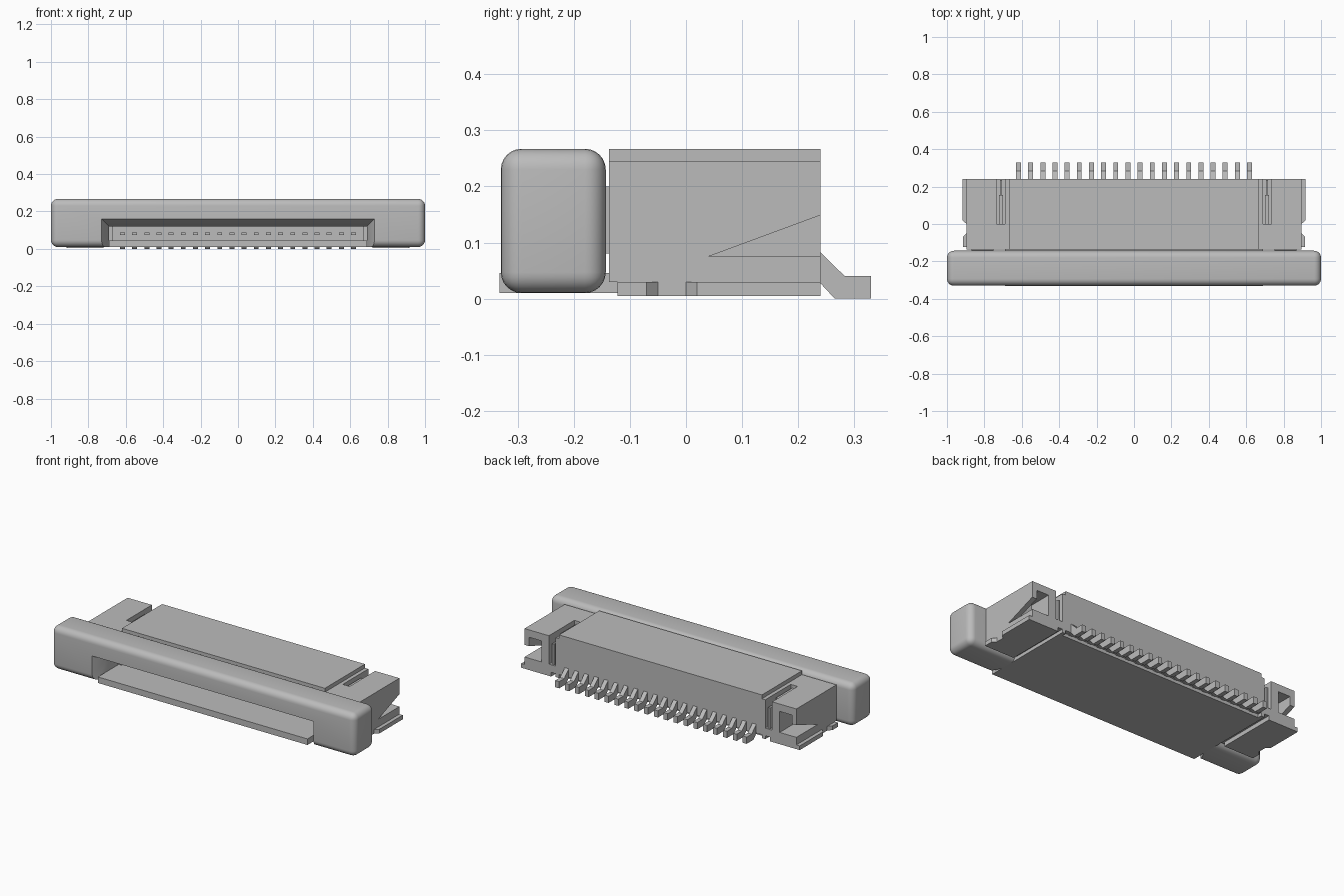
import bpy, bmesh, math
from mathutils import Vector

cube = bpy.data.objects.get("Cube")
if cube:
    bpy.data.objects.remove(cube, do_unlink=True)

grey = bpy.data.materials.new("light grey")
grey.use_nodes = True
COLOUR = (0.5, 0.5, 0.5, 1)
grey.diffuse_color = COLOUR
grey.node_tree.nodes["Principled BSDF"].inputs["Base Color"].default_value = COLOUR


def finish(name, bm):
    bmesh.ops.recalc_face_normals(bm, faces=bm.faces)
    mesh = bpy.data.meshes.new(name)
    bm.to_mesh(mesh)
    bm.free()
    mesh.materials.append(grey)
    ob = bpy.data.objects.new(name, mesh)
    bpy.context.scene.collection.objects.link(ob)
    return ob


def add_prism(bm, pts, lo, hi, axis):
    """Extrude a 2D outline along x (points are y, z) or z (points are x, y)."""
    def place(p, h):
        return (h, p[0], p[1]) if axis == "x" else (p[0], p[1], h)
    a = [bm.verts.new(place(p, lo)) for p in pts]
    b = [bm.verts.new(place(p, hi)) for p in pts]
    bm.faces.new(a)
    bm.faces.new(b[::-1])
    for i in range(len(pts)):
        j = (i + 1) % len(pts)
        bm.faces.new((a[i], a[j], b[j], b[i]))


def add_box(bm, x0, x1, y0, y1, z0, z1):
    add_prism(bm, [(y0, z0), (y1, z0), (y1, z1), (y0, z1)], x0, x1, "x")


def boxes(name, *dims):
    bm = bmesh.new()
    for d in dims:
        add_box(bm, *d)
    return finish(name, bm)


def prism(name, pts, lo, hi, axis):
    bm = bmesh.new()
    add_prism(bm, pts, lo, hi, axis)
    return finish(name, bm)


def bake(ob):
    """Apply the modifiers of an object."""
    dg = bpy.context.evaluated_depsgraph_get()
    mesh = bpy.data.meshes.new_from_object(ob.evaluated_get(dg))
    ob.modifiers.clear()
    ob.data = mesh


def cut(ob, cutter):
    m = ob.modifiers.new("cut", "BOOLEAN")
    m.operation, m.solver, m.object = "DIFFERENCE", "EXACT", cutter
    bake(ob)
    bpy.data.objects.remove(cutter, do_unlink=True)


def mirrored(ob):
    m = ob.modifiers.new("mirror", "MIRROR")
    m.use_bisect_axis[0] = False
    m.use_mirror_merge = False
    bake(ob)


# Rounded locking bar with a funnel-shaped cable mouth
bar = boxes("locking_bar", (-1, 1, -0.33, -0.143, 0.01, 0.267))
bev = bar.modifiers.new("round", "BEVEL")
bev.width, bev.segments = 0.037, 6
bake(bar)
bm = bmesh.new()
rings = []
for y, hx, top in ((-0.36, 0.745, 0.175), (-0.255, 0.69, 0.12), (-0.1, 0.69, 0.12)):
    rings.append([bm.verts.new(c) for c in
                  ((-hx, y, -0.05), (hx, y, -0.05), (hx, y, top), (-hx, y, top))])
bm.faces.new(rings[0])
bm.faces.new(rings[2][::-1])
for r, s in zip(rings, rings[1:]):
    for i in range(4):
        j = (i + 1) % 4
        bm.faces.new((r[i], r[j], s[j], s[i]))
cut(bar, finish("mouth_cutter", bm))
bpy.ops.object.select_all(action="DESELECT")
bar.select_set(True)
bpy.context.view_layer.objects.active = bar
bpy.ops.object.shade_smooth_by_angle(angle=math.radians(30))

# Bottom plate reaching out under the bar
boxes("bottom_plate", (-0.69, 0.69, -0.332, 0.215, 0.01, 0.046))

# Raised centre housing, hollow at the front
boxes("housing",
      (-0.668, 0.668, -0.137, 0.24, 0.12, 0.267),
      (-0.668, 0.668, 0.1, 0.24, 0.03, 0.12),
      (-0.69, -0.668, -0.137, 0.24, 0.01, 0.244),
      (0.668, 0.69, -0.137, 0.24, 0.01, 0.244))

# Row of contacts: bent tails behind, blades inside the mouth
N, PITCH, HALF = 20, 0.065, 0.013
tail = [(0.2, 0.082), (0.24, 0.082), (0.283, 0.04), (0.33, 0.04),
        (0.33, 0.0), (0.265, 0.0), (0.24, 0.027), (0.2, 0.027)]
tails, blades = bmesh.new(), bmesh.new()
for i in range(N):
    x = (i - (N - 1) / 2) * PITCH
    add_prism(tails, tail, x - HALF, x + HALF, "x")
    add_box(blades, x - HALF, x + HALF, -0.11, 0.11, 0.075, 0.088)
finish("contact_tails", tails)
finish("contact_blades", blades)

# Side ears: top block with a sloped underside and a pocket at the back
ear = prism("ear_blocks", [(-0.137, 0.075), (0.04, 0.075), (0.235, 0.147),
                           (0.24, 0.147), (0.24, 0.244), (-0.137, 0.244)],
            0.735, 0.895, "x")
cut(ear, boxes("pocket_cutter", (0.785, 0.865, 0.1, 0.3, 0.0, 0.2)))
mirrored(ear)
mirrored(boxes("ear_bridges", (0.69, 0.735, -0.137, 0.0, 0.075, 0.244)))
mirrored(boxes("ear_inner_walls", (0.735, 0.785, 0.0, 0.24, 0.075, 0.2)))
mirrored(boxes("ear_shelves", (0.69, 0.895, -0.137, 0.24, 0.03, 0.075)))

# Thin guide in the slot beside the housing, and arms of the bar
mirrored(boxes("slot_guides", (0.7, 0.722, 0.0, 0.155, 0.075, 0.225),
               (0.705, 0.717, 0.155, 0.235, 0.075, 0.2)))
mirrored(boxes("bar_arms", (0.75, 0.87, -0.2, -0.13, 0.08, 0.2)))

# Solder tabs under the ears, with two bumps on the outer edge
mirrored(prism("solder_tabs",
               [(0.72, -0.122), (0.915, -0.122), (0.915, -0.07), (0.895, -0.05),
                (0.895, 0.0), (0.917, 0.02), (0.917, 0.24), (0.72, 0.24)],
               0.005, 0.03, "z"))
